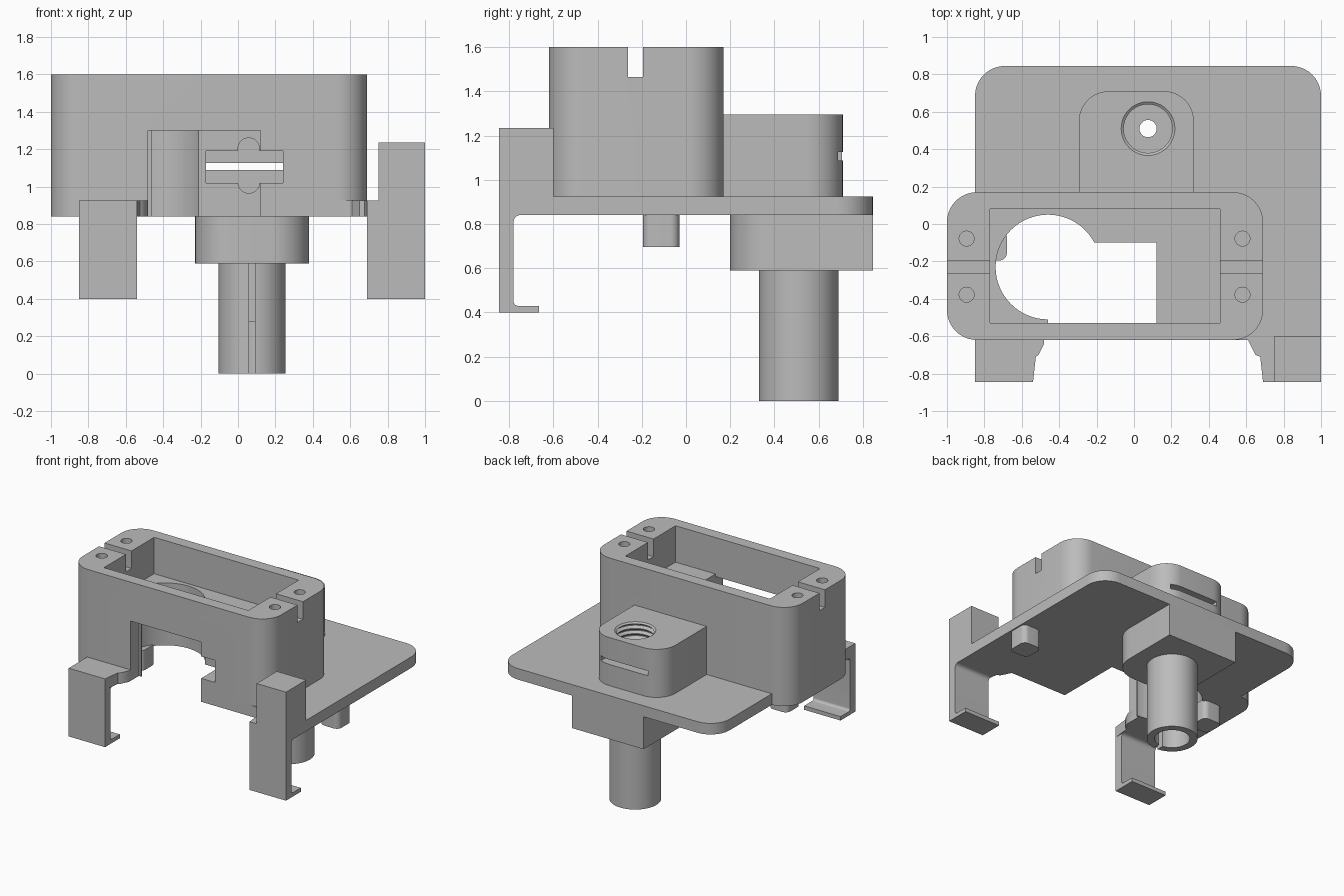
import bpy, bmesh, math
from mathutils import Vector

cube = bpy.data.objects.get("Cube")
if cube:
    bpy.data.objects.remove(cube, do_unlink=True)

grey = bpy.data.materials.new("plain grey")
grey.use_nodes = True
COLOUR = (0.5, 0.5, 0.5, 1)
grey.diffuse_color = COLOUR
grey.node_tree.nodes["Principled BSDF"].inputs["Base Color"].default_value = COLOUR


def rounded(points, steps=10):
    """Outline from (u, v, radius) corners, each rounded by an arc."""
    out = []
    for i, (u, v, r) in enumerate(points):
        p = Vector((u, v))
        if r == 0:
            out.append(p)
            continue
        a = (Vector(points[i - 1][:2]) - p).normalized()
        b = (Vector(points[(i + 1) % len(points)][:2]) - p).normalized()
        half = a.angle(b) / 2
        centre = p + (a + b).normalized() * (r / math.sin(half))
        start = p + a * (r / math.tan(half)) - centre
        sweep = start.angle_signed(p + b * (r / math.tan(half)) - centre)
        for k in range(steps + 1):
            t = -sweep * k / steps
            c, s = math.cos(t), math.sin(t)
            out.append(centre + Vector((start.x * c - start.y * s, start.x * s + start.y * c)))
    return out


def rect(u0, u1, v0, v1, front=0, back=0):
    return rounded([(u0, v0, front), (u1, v0, front), (u1, v1, back), (u0, v1, back)])


def circle(u, v, r, n=48):
    return [Vector((u + r * math.cos(2 * math.pi * k / n), v + r * math.sin(2 * math.pi * k / n)))
            for k in range(n)]


def finish(name, bm):
    bmesh.ops.remove_doubles(bm, verts=bm.verts, dist=1e-5)
    bmesh.ops.recalc_face_normals(bm, faces=bm.faces)
    mesh = bpy.data.meshes.new(name)
    bm.to_mesh(mesh)
    bm.free()
    mesh.materials.append(grey)
    ob = bpy.data.objects.new(name, mesh)
    bpy.context.collection.objects.link(ob)
    return ob


def prism(name, outline, low, high, axis="z"):
    """Extrude a flat outline along one axis."""
    place = {"z": lambda p, d: (p.x, p.y, d),
             "y": lambda p, d: (p.x, d, p.y),
             "x": lambda p, d: (d, p.x, p.y)}[axis]
    bm = bmesh.new()
    face = bm.faces.new([bm.verts.new(place(p, low)) for p in outline])
    new = bmesh.ops.extrude_face_region(bm, geom=[face])["geom"]
    shift = Vector(place(Vector((0, 0)), high - low))
    bmesh.ops.translate(bm, vec=shift, verts=[v for v in new if isinstance(v, bmesh.types.BMVert)])
    return finish(name, bm)


def lathe(name, profile, x, y, n=48):
    """Closed solid turned about a vertical axis."""
    bm = bmesh.new()
    rings = [[bm.verts.new((p.x, p.y, z)) for p in circle(x, y, r, n)] for r, z in profile]
    for a, b in zip(rings, rings[1:]):
        for k in range(n):
            j = (k + 1) % n
            bm.faces.new((a[k], a[j], b[j], b[k]))
    bm.faces.new(rings[0])
    bm.faces.new(rings[-1])
    return finish(name, bm)


cutters = []


def cutter(ob):
    ob.hide_render = True
    cutters.append(ob)
    return ob


def cut(ob, tools):
    for tool in tools:
        mod = ob.modifiers.new("cut", "BOOLEAN")
        mod.operation, mod.solver, mod.object = "DIFFERENCE", "EXACT", tool
    bpy.context.view_layer.update()
    graph = bpy.context.evaluated_depsgraph_get()
    mesh = bpy.data.meshes.new_from_object(ob.evaluated_get(graph))
    ob.modifiers.clear()
    ob.data = mesh


BASE, DECK, TOP = 0.84, 0.925, 1.6
AX, AY = 0.075, 0.51  # axis of the tube and threaded socket

# Main solids
housing = prism("housing", rect(-1, 0.69, -0.62, 0.17, 0.16, 0.16), BASE, TOP)
plate = prism("mounting_plate", rounded([
    (-0.85, -0.845, 0), (-0.54, -0.845, 0), (-0.525, -0.71, 0), (-0.51, -0.7, 0), (-0.47, -0.62, 0),
    (0.61, -0.62, 0), (0.65, -0.7, 0), (0.675, -0.71, 0), (0.69, -0.845, 0), (1, -0.845, 0),
    (1, 0.845, 0.16), (-0.85, 0.845, 0.16)]), BASE, DECK)
socket = prism("socket_block", rect(-0.295, 0.32, 0.16, 0.71, 0, 0.16), DECK - 0.01, 1.295)
lower = prism("lower_block", rect(-0.23, 0.38, 0.2, 0.845, 0.2, 0), 0.59, BASE + 0.01)
tube = prism("tube", circle(AX, AY, 0.18, 64), 0, 0.6)
pillar = prism("corner_pillar", rect(0.75, 1, -0.845, -0.6), DECK - 0.01, 1.235)

# Hooked clip arms and locating pegs
hook = rounded([(-0.845, 0.4, 0), (-0.665, 0.4, 0), (-0.665, 0.43, 0), (-0.78, 0.43, 0.02),
                (-0.78, BASE, 0.03), (-0.74, BASE, 0), (-0.74, BASE + 0.01, 0), (-0.845, BASE + 0.01, 0)])
parts = [housing, plate, socket, lower, tube, pillar]
for side, x0, x1, px in (("right", -0.85, -0.54, -0.76), ("left", 0.69, 1, 0.91)):
    parts.append(prism(side + "_clip_arm", hook, x0, x1, "x"))
    parts.append(prism(side + "_peg", rect(px - 0.08, px + 0.08, -0.195, -0.03, 0.04, 0.04),
                       0.695, BASE + 0.01))

# Housing cavity and keyhole opening in its floor
cavity = cutter(prism("cavity_cut", rect(-0.77, 0.46, -0.53, 0.08), 1.32, 1.8))
round_hole = cutter(prism("round_cut", circle(-0.46, -0.23, 0.28, 64), 0.7, 1.5))
square_hole = cutter(prism("square_cut", rect(-0.46, 0.12, -0.53, -0.1), 0.7, 1.45))
doorway = cutter(prism("doorway_cut", rect(-0.48, 0.12, -0.75, -0.52), 0.7, 1.3))

# Recesses and long slot leading back to the socket
recess = cutter(prism("recess_cut", rect(-0.17, 0.24, 1.02, 1.19), -0.75, 0.05, "y"))
oblong = cutter(prism("oblong_cut", rect(0, 0.115, 0.965, 1.26, 0.057, 0.057), -0.3, 0.05, "y"))
slot = cutter(prism("slot_cut", rect(-0.17, 0.24, 1.088, 1.125), -0.2, 0.9, "y"))

# Rim grooves and screw holes
rim = []
for x0, x1, hx in ((-1.1, -0.75, -0.895), (0.44, 0.8, 0.58)):
    rim.append(cutter(prism("groove_cut", rect(x0, x1, -0.262, -0.195), 1.465, 1.8)))
    for hy in (-0.078, -0.378):
        rim.append(cutter(prism("screw_cut", circle(hx, hy, 0.04, 24), 1.25, 1.8)))

# Threaded bore, centre hole, tube bore and tube slit
thread = [(0.13, 0.96)]
for i in range(8):
    z = 0.97 + i * 0.04
    thread += [(0.13, z), (0.15, z + 0.015), (0.15, z + 0.02), (0.13, z + 0.035)]
thread += [(0.145, 1.296), (0.145, 1.4)]
bore = cutter(lathe("thread_cut", thread, AX, AY))
pin = cutter(prism("pin_cut", circle(AX, AY, 0.046, 32), -0.1, 1.4))
tube_bore = cutter(prism("tube_bore_cut", circle(AX, AY, 0.125), -0.2, 0.28))
slit = cutter(prism("slit_cut", rect(AX - 0.016, AX + 0.016, 0.2, AY - 0.1), -0.2, 0.59))

cut(housing, [cavity, round_hole, square_hole, doorway, recess, oblong, slot] + rim)
cut(plate, [round_hole, square_hole, doorway, pin])
cut(socket, [bore, slot, pin])
cut(lower, [pin])
cut(tube, [tube_bore, slit, pin])

for tool in cutters:
    bpy.data.objects.remove(tool, do_unlink=True)

# Smooth the curves, keep the edges sharp
bpy.ops.object.select_all(action="DESELECT")
for ob in parts:
    ob.select_set(True)
bpy.context.view_layer.objects.active = housing
bpy.ops.object.shade_smooth_by_angle(angle=math.radians(30))
